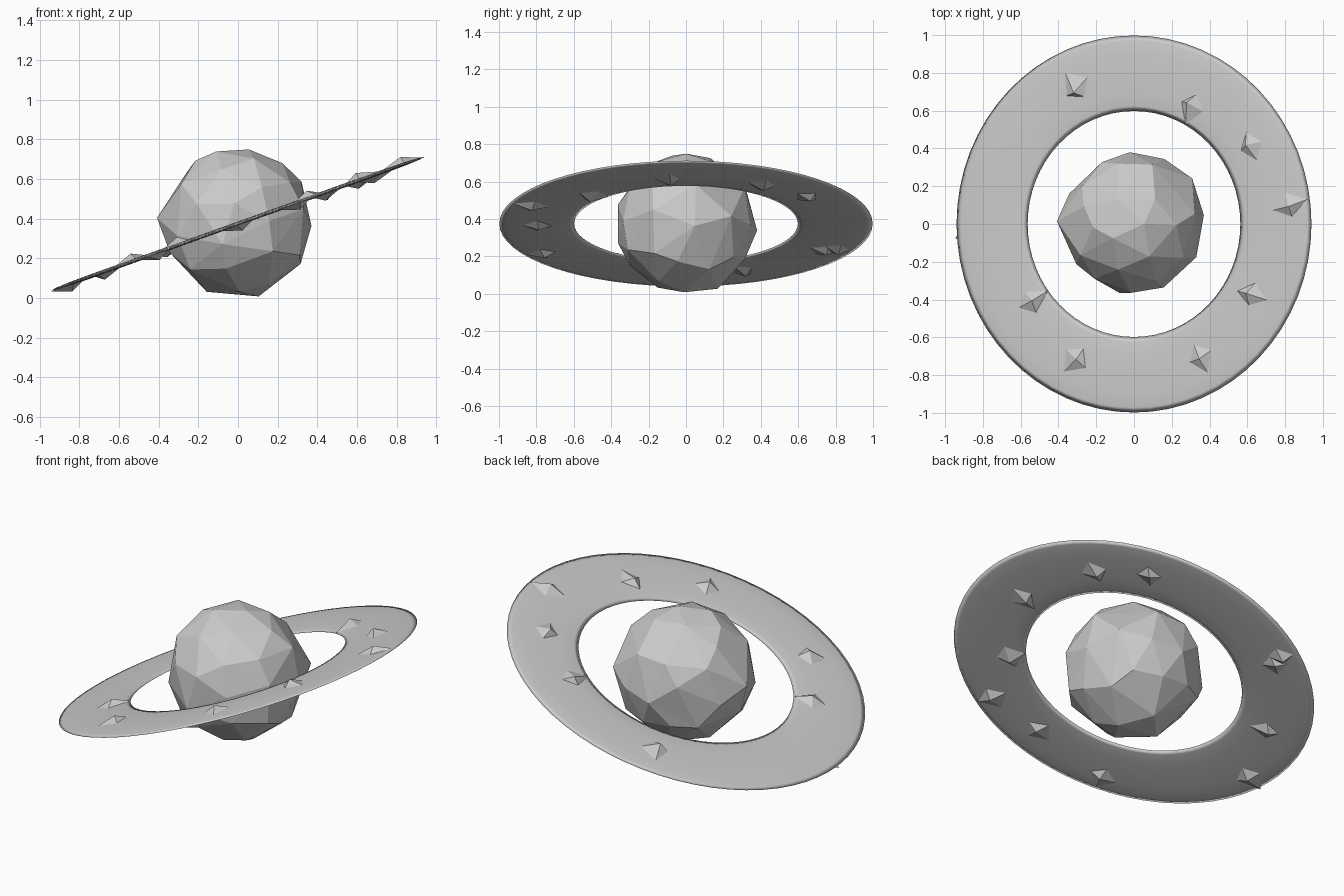
import bpy, bmesh, math, random
from mathutils import Vector, Matrix

random.seed(4)
old = bpy.data.objects.get("Cube")
if old:
    bpy.data.objects.remove(old)

stone = bpy.data.materials.new("stone grey")
stone.use_nodes = True
grey = (0.6, 0.6, 0.6, 1)
stone.diffuse_color = grey
stone.node_tree.nodes["Principled BSDF"].inputs["Base Color"].default_value = grey

CENTRE = Vector((0, 0, 0.375))
TILT = Matrix.Translation(CENTRE) @ Matrix.Rotation(math.radians(-19.7), 4, 'Y')


def finish(bm, name, matrix):
    mesh = bpy.data.meshes.new(name)
    bm.to_mesh(mesh)
    bm.free()
    mesh.materials.append(stone)
    obj = bpy.data.objects.new(name, mesh)
    obj.matrix_world = matrix
    bpy.context.collection.objects.link(obj)
    return obj


# Rocky planet: faceted ball with uneven vertices and a few peaks and flats
bm = bmesh.new()
bmesh.ops.create_icosphere(bm, subdivisions=3, radius=0.368)
bmesh.ops.delete(bm, geom=bm.verts[:], context='VERTS')
bmesh.ops.create_icosphere(bm, subdivisions=3, radius=0.37)
peaks = [((-1, 0.1, 0), 0.03), ((0.2, 0, 1), 0.012), ((-0.3, 0, 1), 0.012),
         ((0.7, 0.7, 0.1), 0.012), ((0, 0, -1), 0.01), ((0, 1, 0.1), 0.01),
         ((-0.75, 0.1, -0.65), -0.015), ((-0.7, -0.7, 0), -0.01)]
for v in bm.verts:
    d = v.co.normalized()
    r = 0.37 + random.uniform(-0.007, 0.007)
    for axis, amount in peaks:
        r += amount * max(0, d.dot(Vector(axis).normalized())) ** 30
    v.co = d * r
# Merge small triangles into larger irregular facets
planet = finish(bm, "planet", Matrix.Translation(CENTRE))
facets = planet.modifiers.new("facets", 'DECIMATE')
facets.ratio = 0.27

# Thin lens-section ring
bm = bmesh.new()
SEGMENTS, SIDES = 64, 12
loops = []
for i in range(SEGMENTS):
    a = math.tau * i / SEGMENTS
    loop = []
    for j in range(SIDES):
        b = math.tau * j / SIDES
        r = 0.798 + 0.2 * math.cos(b)
        loop.append(bm.verts.new((r * math.cos(a), r * math.sin(a), 0.01 * math.sin(b))))
    loops.append(loop)
for i in range(SEGMENTS):
    p, q = loops[i], loops[(i + 1) % SEGMENTS]
    for j in range(SIDES):
        k = (j + 1) % SIDES
        bm.faces.new((p[j], q[j], q[k], p[k])).smooth = True
finish(bm, "ring", TILT)


# Low four-sided rocks on both faces of the ring
def add_rocks(name, places, side):
    bm = bmesh.new()
    for x, y in places:
        u = x / math.cos(math.radians(19.7))
        base = Vector((u, y, 0.004 * side))
        turn = Matrix.Rotation(math.atan2(y, u) + random.uniform(-0.3, 0.3), 3, 'Z')
        corners = []
        for c in range(4):
            reach = random.uniform(0.075, 0.115)
            a = c * math.pi / 2
            corners.append(bm.verts.new(
                base + turn @ Vector((reach * math.cos(a), 0.85 * reach * math.sin(a), 0))))
        top = bm.verts.new(base + turn @ Vector((random.uniform(-0.03, 0.03),
                                                 random.uniform(-0.03, 0.03), 0.036 * side)))
        for c in range(4):
            bm.faces.new((corners[c], corners[(c + 1) % 4], top))
        bm.faces.new(corners[::-1])
    bmesh.ops.recalc_face_normals(bm, faces=bm.faces)
    finish(bm, name, TILT)


add_rocks("upper_rocks", [(-0.30, 0.73), (0.31, 0.62), (0.63, 0.41), (0.82, 0.10),
                          (0.63, -0.38), (0.35, -0.70), (-0.31, -0.71), (-0.55, -0.41)], 1)
add_rocks("lower_rocks", [(0.70, -0.10), (0.62, 0.40), (0.43, 0.64), (0.45, -0.50),
                          (0.29, -0.82), (-0.01, -0.80), (-0.42, -0.76), (-0.67, 0.30),
                          (-0.37, 0.72), (-0.34, 0.80), (-0.85, -0.05)], -1)
